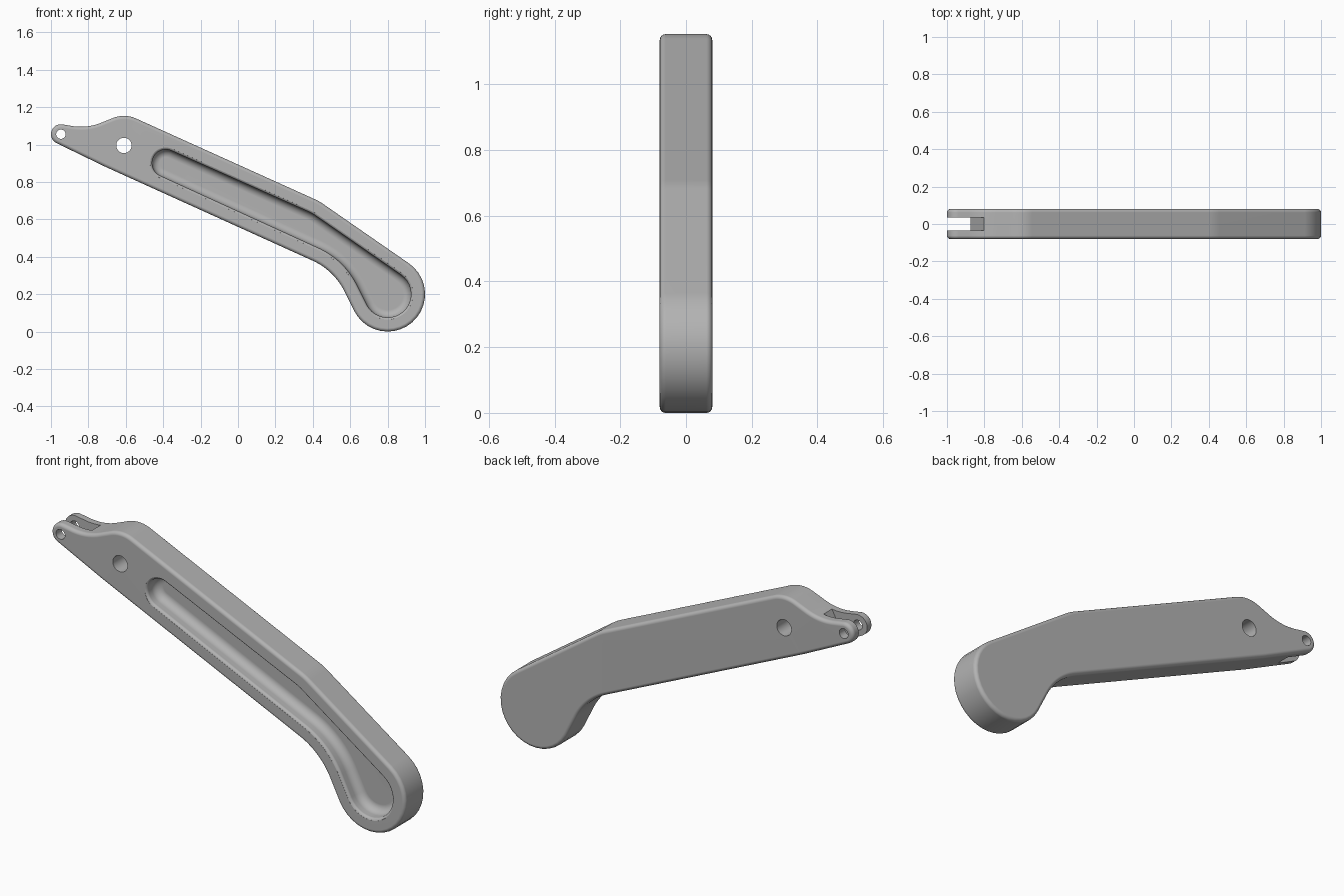
import bpy, bmesh
from math import sin, cos, acos, atan2, hypot, pi, tau, radians

cube = bpy.data.objects.get("Cube")
if cube:
    bpy.data.objects.remove(cube, do_unlink=True)

steel = bpy.data.materials.new("satin grey")
steel.use_nodes = True
grey = (0.45, 0.45, 0.45, 1)
steel.diffuse_color = grey
steel.node_tree.nodes["Principled BSDF"].inputs["Base Color"].default_value = grey

HALF = 0.08      # half thickness
EDGE = 0.018     # outer edge rounding
STEPS = 20       # segments per arc

# Clockwise circles (x, z, radius); a negative radius is a concave arc
END = (0.8, 0.2)
BEND = (0.285, 0.435)
THROAT = (0.255, 0.06)
LUG = (-0.947, 1.055)
PIVOT = (-0.61, 0.995)
ARM = [(*LUG, 0.053), (-0.84, 1.38, -0.285), (*PIVOT, 0.158), (*BEND, 0.3),
       (*END, 0.2), (*THROAT, -0.35), (-0.284, 1.786, 1.0)]
POCKET = [(-0.386, 0.9, 0.088), (*BEND, 0.24), (*END, 0.14), (*THROAT, -0.41)]


def outline(circles, inset):
    """Closed path of arcs joined by tangent lines, moved inwards by inset."""
    cs = [(x, z, r - inset) for x, z, r in circles]
    normals = []
    for (x, z, r), (x2, z2, r2) in zip(cs, cs[1:] + cs[:1]):
        k = (r - r2) / hypot(x2 - x, z2 - z)
        normals.append(atan2(z2 - z, x2 - x) + acos(max(-1, min(1, k))))
    pts = []
    for i, (x, z, r) in enumerate(cs):
        a, b = normals[i - 1], normals[i]
        sweep = -((a - b) % tau) if r > 0 else (b - a) % tau
        for s in range(STEPS + 1):
            t = a + sweep * s / STEPS
            pts.append((x + r * cos(t), z + r * sin(t)))
    return pts


def loft(name, rings):
    """Solid through rings of (y, outline), capped at both ends."""
    bm = bmesh.new()
    loops = [[bm.verts.new((x, y, z)) for x, z in pts] for y, pts in rings]
    for lo, hi in zip(loops, loops[1:]):
        for i in range(len(lo)):
            bm.faces.new((lo[i - 1], lo[i], hi[i], hi[i - 1]))
    bm.faces.new(loops[0])
    bm.faces.new(loops[-1])
    bmesh.ops.recalc_face_normals(bm, faces=bm.faces[:])
    mesh = bpy.data.meshes.new(name)
    bm.to_mesh(mesh)
    bm.free()
    mesh.materials.append(steel)
    obj = bpy.data.objects.new(name, mesh)
    bpy.context.collection.objects.link(obj)
    return obj


def circle(x, z, r, n=40):
    return [(x + r * cos(tau * i / n), z + r * sin(tau * i / n)) for i in range(n)]


# Arm body with rounded edges on both sides
arc = [i * pi / 12 for i in range(7)]
front = [(-HALF + EDGE * (1 - sin(t)), EDGE * (1 - cos(t))) for t in reversed(arc)]
sides = front + [(-y, d) for y, d in reversed(front)]
arm = loft("lever_arm", [(y, outline(ARM, d)) for y, d in sides])

# Recessed pocket: rounded rim, short wall, wide floor fillet
RIM, FILLET, DEPTH = 0.015, 0.04, 0.08
wall = [(-HALF - 0.02, 0)]
wall += [(-HALF + RIM * (1 - cos(t)), RIM * sin(t)) for t in arc[1:]]
wall += [(-HALF + DEPTH - FILLET * (1 - sin(t)), RIM + FILLET * (1 - cos(t))) for t in arc]
cutters = [loft("pocket_cutter", [(y, outline(POCKET, d)) for y, d in wall])]

# Pivot hole, pin hole and fork slot
for name, pts, depth in (
        ("pivot_hole_cutter", circle(*PIVOT, 0.041), 0.2),
        ("pin_hole_cutter", circle(*LUG, 0.025), 0.2),
        ("fork_slot_cutter",
         [(-1.2, 0.8), (-1.2, 1.2), (-0.746, 1.2), (-0.96, 0.8)], 0.034)):
    cutters.append(loft(name, [(-depth, pts), (depth, pts)]))

bpy.ops.object.select_all(action="DESELECT")
arm.select_set(True)
bpy.context.view_layer.objects.active = arm
for cutter in cutters:
    cutter.hide_render = True
    mod = arm.modifiers.new(cutter.name, "BOOLEAN")
    mod.operation = "DIFFERENCE"
    mod.solver = "EXACT"
    mod.object = cutter
    bpy.ops.object.modifier_apply(modifier=mod.name)
    bpy.data.objects.remove(cutter, do_unlink=True)

# Smooth fillets, crisp slot and hole edges, flat faces kept flat
bpy.ops.object.shade_smooth_by_angle(angle=radians(35))
weighted = arm.modifiers.new("weighted_normals", "WEIGHTED_NORMAL")
weighted.keep_sharp = True
